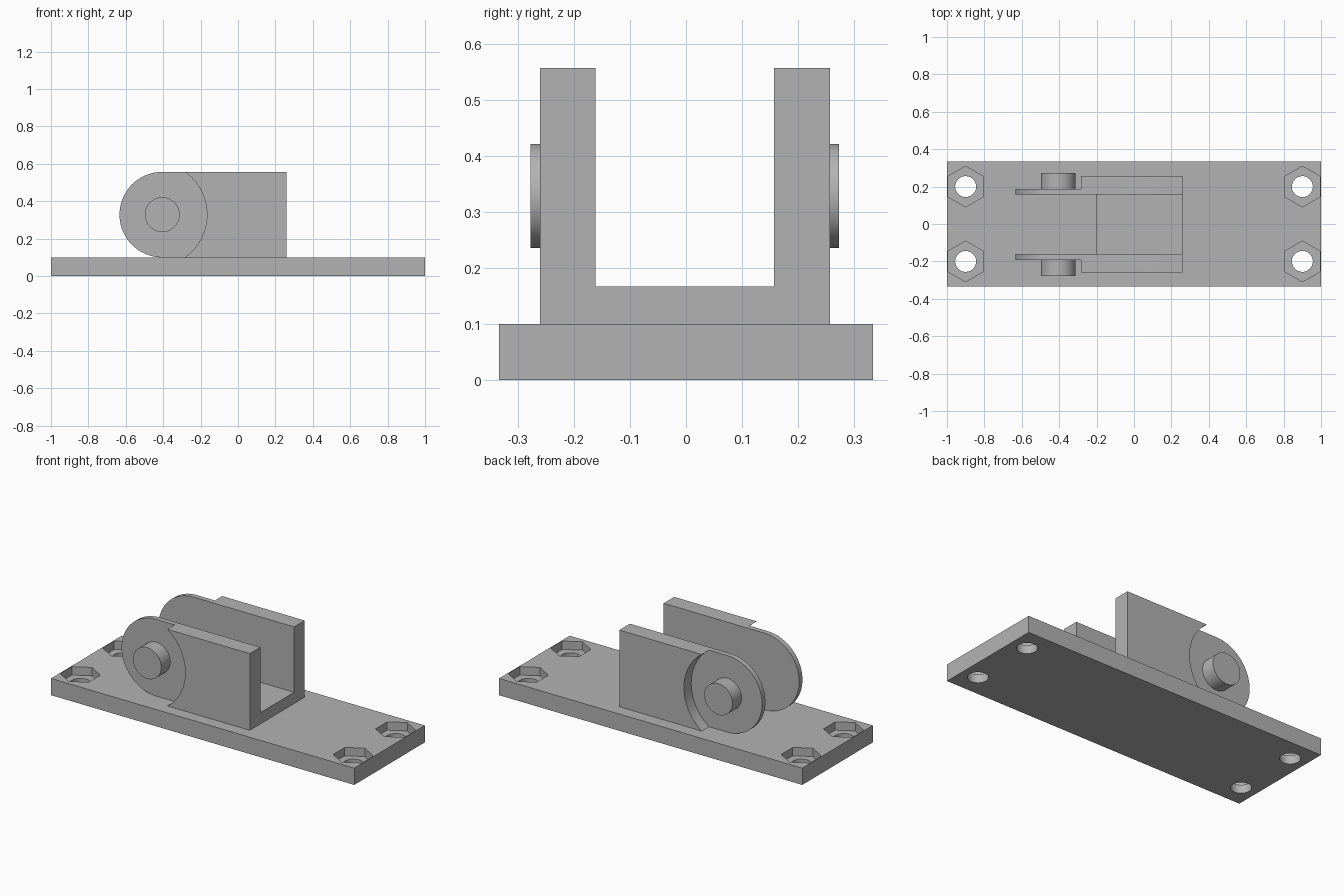
import bpy, math
from mathutils import Matrix, Vector

if "Cube" in bpy.data.objects:
    bpy.data.objects.remove(bpy.data.objects["Cube"], do_unlink=True)

steel = bpy.data.materials.new("matte grey")
steel.use_nodes = True
GREY = (0.45, 0.45, 0.45, 1)
steel.diffuse_color = GREY
steel.node_tree.nodes["Principled BSDF"].inputs["Base Color"].default_value = GREY


def prism(name, profile, low, high, axis="Z"):
    """Extrude a 2D profile along Z, or an (x, z) profile along Y."""
    n = len(profile)
    place = (lambda u, v, w: (u, v, w)) if axis == "Z" else (lambda u, v, w: (u, w, v))
    verts = [place(u, v, w) for w in (low, high) for u, v in profile]
    faces = [list(range(n))[::-1], list(range(n, 2 * n))]
    faces += [[i, (i + 1) % n, (i + 1) % n + n, i + n] for i in range(n)]
    if axis == "Y":
        faces = [f[::-1] for f in faces]
    mesh = bpy.data.meshes.new(name)
    mesh.from_pydata(verts, [], faces)
    mesh.materials.append(steel)
    obj = bpy.data.objects.new(name, mesh)
    bpy.context.collection.objects.link(obj)
    return obj


def arc(cu, cv, radius, start, end, steps):
    angles = [math.radians(start + (end - start) * i / steps) for i in range(steps + 1)]
    return [(cu + radius * math.cos(a), cv + radius * math.sin(a)) for a in angles]


def circle(cu, cv, radius, sides, start=0):
    return arc(cu, cv, radius, start, start + 360, sides)[:-1]


def rect(u0, u1, v0, v1):
    return [(u0, v0), (u1, v0), (u1, v1), (u0, v1)]


def select(obj):
    bpy.ops.object.select_all(action="DESELECT")
    obj.select_set(True)
    bpy.context.view_layer.objects.active = obj


def cut(obj, cutter):
    mod = obj.modifiers.new("cut", "BOOLEAN")
    mod.operation = "DIFFERENCE"
    mod.solver = "EXACT"
    mod.object = cutter
    select(obj)
    bpy.ops.object.modifier_apply(modifier=mod.name)
    bpy.data.objects.remove(cutter, do_unlink=True)


def smooth(obj):
    select(obj)
    bpy.ops.object.shade_smooth_by_angle(angle=math.radians(30))


# Base plate with hexagonal nut pockets and bolt holes
base = prism("base_plate", rect(-1, 1, -0.333, 0.333), 0, 0.1)
for x in (-0.9, 0.9):
    for y in (-0.2, 0.2):
        cut(base, prism("nut_pocket", circle(x, y, 0.109, 6, 30), 0.05, 0.2))
        cut(base, prism("bolt_hole", circle(x, y, 0.056, 48), -0.1, 0.2))
smooth(base)

# U-shaped bracket with rounded ears
PIN_X, PIN_Z, EAR_R, MID_Y = -0.405, 0.3285, 0.2285, -0.002
outline = [(0.26, 0.1), (0.26, 0.557)] + arc(PIN_X, PIN_Z, EAR_R, 90, 270, 48)
bracket = prism("bracket", outline, MID_Y - 0.2585, MID_Y + 0.2585, "Y")
slot = [(-1, 0), (-0.2, 0), (-0.2, 0.167), (1, 0.167), (1, 1), (-1, 1)]
cut(bracket, prism("slot", slot, MID_Y - 0.159, MID_Y + 0.159, "Y"))

# Round recess thinning each ear, and a pivot pin standing on it
for side, label in ((-1, "right"), (1, "left")):
    inner, outer = MID_Y + side * 0.19, MID_Y + side * 0.4
    low, high = sorted((inner, outer))
    cut(bracket, prism("ear_recess", circle(-0.447, PIN_Z, 0.281, 96), low, high, "Y"))
    low, high = sorted((inner - side * 0.005, MID_Y + side * 0.275))
    smooth(prism(label + "_pivot_pin", circle(PIN_X, PIN_Z, 0.093, 64), low, high, "Y"))
smooth(bracket)
